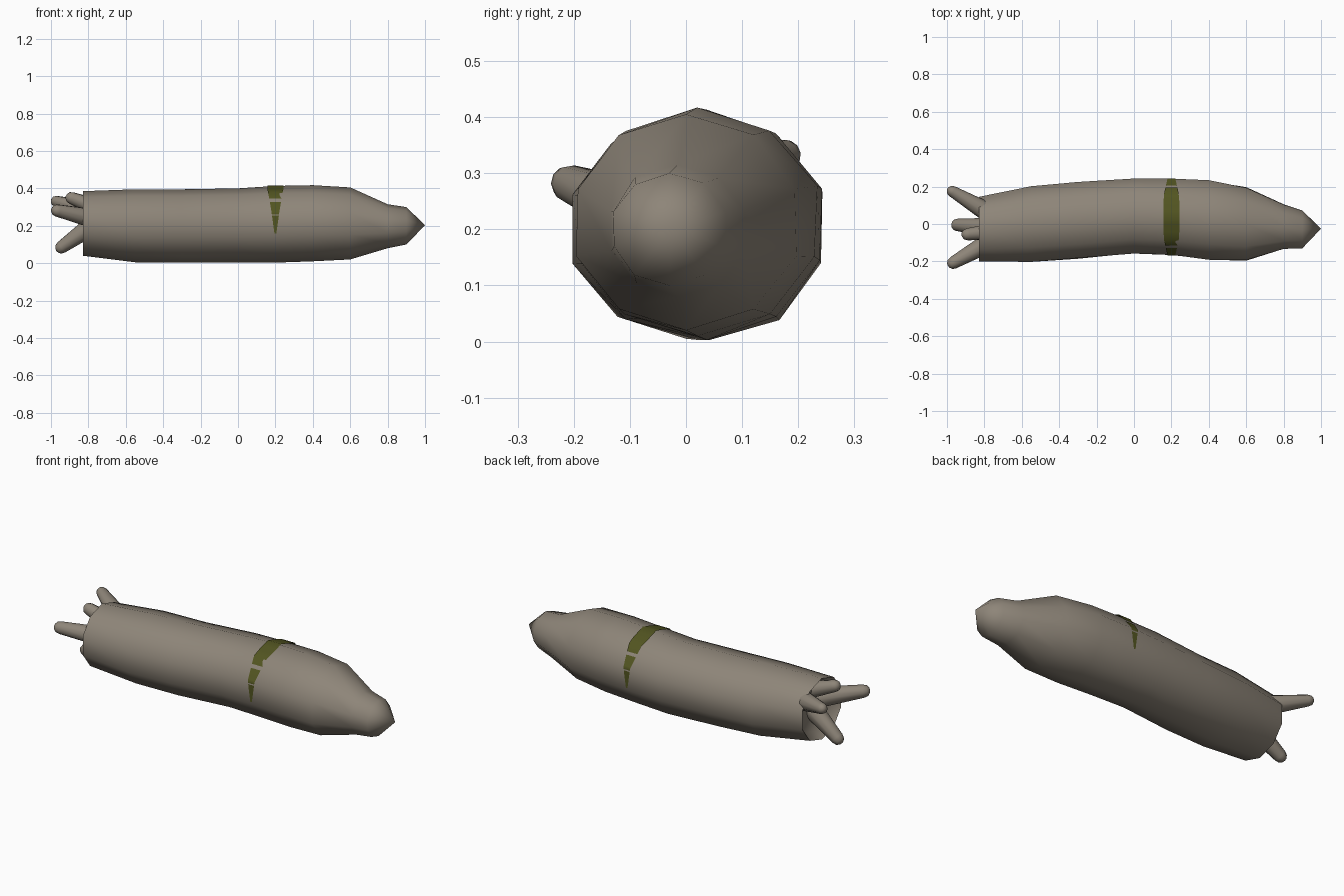
import bpy, bmesh, math, random
from mathutils import Vector

if "Cube" in bpy.data.objects:
    bpy.data.objects.remove(bpy.data.objects["Cube"])

random.seed(4)
SIDES = 10


def material(name, rgb):
    m = bpy.data.materials.new(name)
    m.diffuse_color = (*rgb, 1)
    m.use_nodes = True
    m.node_tree.nodes["Principled BSDF"].inputs["Base Color"].default_value = m.diffuse_color
    return m


bark = material("bark", (0.27, 0.235, 0.19))
moss = material("moss", (0.085, 0.09, 0.015))


def loft(name, rings, mat, angle):
    """Skin a list of point rings; a one-point ring closes to a tip."""
    bm = bmesh.new()
    vs = [[bm.verts.new(p) for p in ring] for ring in rings]
    for a, b in zip(vs, vs[1:]):
        n = max(len(a), len(b))
        for i in range(n):
            j = (i + 1) % n
            if len(b) == 1:
                bm.faces.new((a[i], a[j], b[0]))
            elif len(a) == 1:
                bm.faces.new((a[0], b[j], b[i]))
            else:
                bm.faces.new((a[i], a[j], b[j], b[i]))
    bmesh.ops.recalc_face_normals(bm, faces=bm.faces)
    return finish(name, bm, mat, angle)


def finish(name, bm, mat, angle):
    me = bpy.data.meshes.new(name)
    bm.to_mesh(me)
    bm.free()
    ob = bpy.data.objects.new(name, me)
    bpy.context.collection.objects.link(ob)
    me.materials.append(mat)
    bpy.ops.object.select_all(action='DESELECT')
    ob.select_set(True)
    bpy.context.view_layer.objects.active = ob
    bpy.ops.object.shade_smooth_by_angle(angle=math.radians(angle))
    return ob


# trunk sections: x, y min, y max, z min, z max
SECTIONS = [
    (-0.83, -0.20, 0.145, 0.04, 0.385),
    (-0.55, -0.20, 0.20, 0.005, 0.395),
    (-0.30, -0.185, 0.225, 0.003, 0.395),
    (0.00, -0.155, 0.24, 0.003, 0.40),
    (0.20, -0.165, 0.24, 0.003, 0.413),
    (0.40, -0.19, 0.23, 0.01, 0.417),
    (0.60, -0.195, 0.195, 0.02, 0.405),
    (0.80, -0.135, 0.105, 0.08, 0.315),
    (0.90, -0.13, 0.07, 0.10, 0.30),
]


def section(x, y0, y1, z0, z1, scale=1.0, jitter=0.0):
    pts = []
    for i in range(SIDES):
        t = math.pi / 2 + math.tau * i / SIDES
        k = scale * (1 + (random.uniform(-jitter, jitter) if i % 5 else 0))
        pts.append((x, (y0 + y1) / 2 + k * (y1 - y0) / 2 * math.cos(t) / math.cos(math.radians(18)),
                    (z0 + z1) / 2 + k * (z1 - z0) / 2 * math.sin(t)))
    return pts


# trunk: recessed broken end, bent body, pointed tip
first = SECTIONS[0]
rings = [[(-0.775, -0.027, 0.21)],
         section(-0.785, *first[1:], scale=0.8),
         section(*first)]
rings += [section(*s, jitter=0.02) for s in SECTIONS[1:]]
rings.append([(1.0, -0.025, 0.203)])
loft("trunk", rings, bark, 55)


# broken root stubs with rounded ends
def stub(name, base, tip, r0, r1):
    a, b = Vector(base), Vector(tip)
    d = (b - a).normalized()
    u = d.orthogonal().normalized()
    w = d.cross(u)

    def ring(c, r):
        return [c + r * (u * math.cos(t) + w * math.sin(t))
                for t in (math.tau * i / SIDES for i in range(SIDES))]
    rings = [[a], ring(a, r0), ring(b, r1), ring(b + d * r1 * 0.6, r1 * 0.8),
             ring(b + d * r1 * 0.9, r1 * 0.4), [b + d * r1]]
    loft(name, rings, bark, 60)


stub("root_front", (-0.76, -0.09, 0.235), (-0.966, -0.207, 0.281), 0.055, 0.034)
stub("root_back", (-0.76, 0.05, 0.275), (-0.972, 0.175, 0.331), 0.055, 0.030)
stub("root_low", (-0.76, -0.02, 0.215), (-0.944, -0.005, 0.085), 0.055, 0.034)
stub("root_top", (-0.76, -0.04, 0.30), (-0.89, -0.055, 0.348), 0.045, 0.033)


# moss band: five tapering patches hugging the trunk
def band_point(deg, x, lift=0.004):
    y0, y1, z0, z1 = SECTIONS[4][1:]
    t = math.radians(deg)
    local = (deg - 90) % 36 - 18
    k = math.cos(math.radians(18)) / math.cos(math.radians(local))
    return (x, (y0 + y1) / 2 + ((y1 - y0) / 2 * k / math.cos(math.radians(18)) + lift) * math.cos(t),
            (z0 + z1) / 2 + ((z1 - z0) / 2 * k + lift) * math.sin(t))


bm = bmesh.new()
for start, end in ((-14, 13), (15, 36), (41, 137), (143, 165), (167, 194)):
    rows = []
    for i in range(9):
        deg = start + (end - start) * i / 8
        h = 0.005 + 0.037 * min(1, (104 - abs(deg - 90)) / 75)
        rows.append([bm.verts.new(band_point(deg, 0.2 + s * h)) for s in (-1, 0, 1)])
    for a, b in zip(rows, rows[1:]):
        for j in (0, 1):
            bm.faces.new((a[j], a[j + 1], b[j + 1], b[j]))
finish("moss_band", bm, moss, 40)
